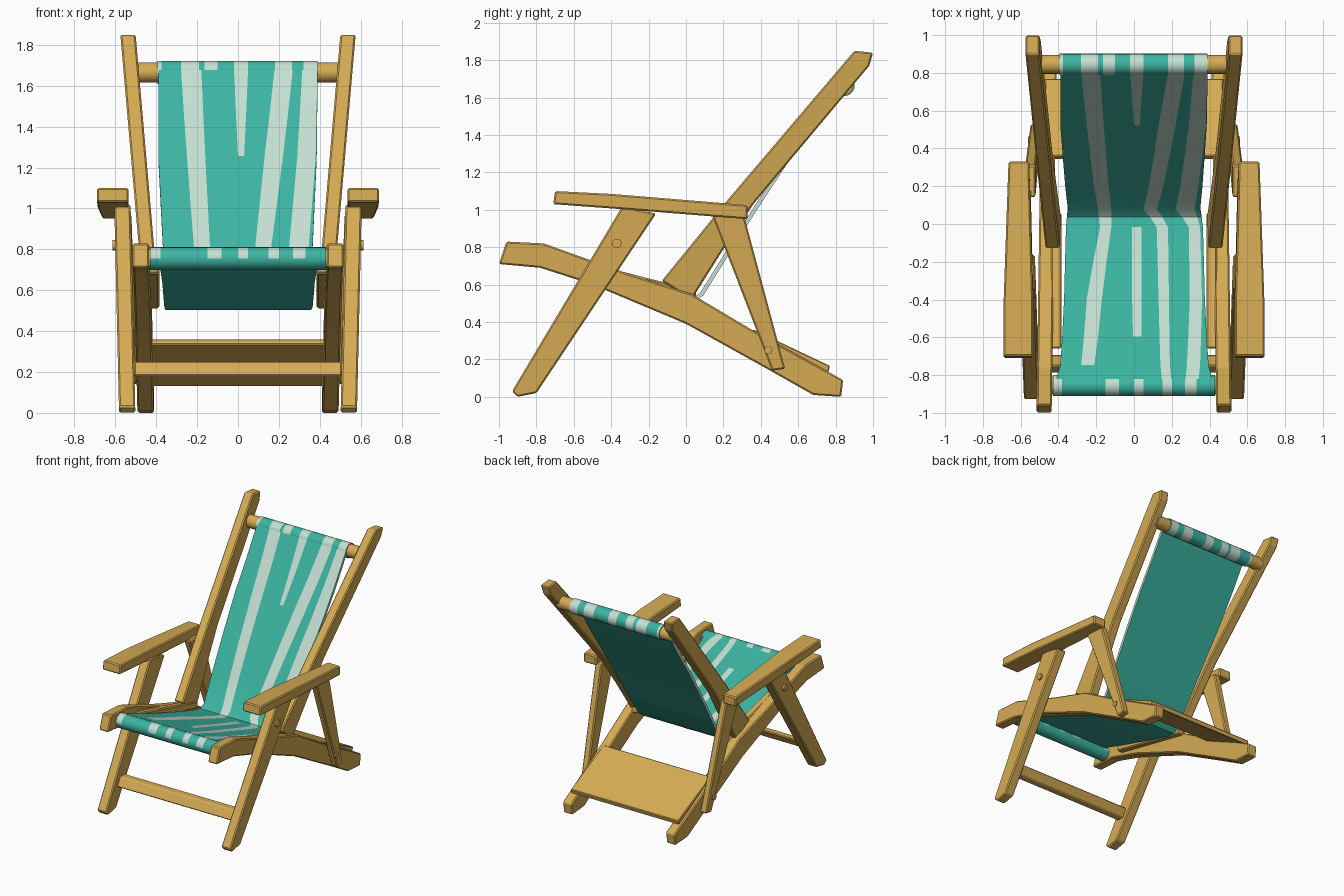
import bpy, bmesh, math
from mathutils import Vector

if "Cube" in bpy.data.objects:
    bpy.data.objects.remove(bpy.data.objects["Cube"])


def material(name, rgb):
    m = bpy.data.materials.new(name)
    m.diffuse_color = (*rgb, 1)
    m.use_nodes = True
    m.node_tree.nodes["Principled BSDF"].inputs["Base Color"].default_value = m.diffuse_color
    return m


WOOD = material("warm wood", (0.67, 0.41, 0.09))
TEAL = material("teal cloth", (0.045, 0.46, 0.36))
PALE = material("pale stripe", (0.56, 0.74, 0.65))


def finish(name, bm, mats, bevel=0, mirror=False, smooth=True):
    bmesh.ops.recalc_face_normals(bm, faces=bm.faces[:])
    me = bpy.data.meshes.new(name)
    bm.to_mesh(me)
    bm.free()
    for m in mats:
        me.materials.append(m)
    ob = bpy.data.objects.new(name, me)
    bpy.context.collection.objects.link(ob)
    if smooth:
        me.shade_smooth()
        me.set_sharp_from_angle(angle=math.radians(40))
    if bevel:
        b = ob.modifiers.new("Bevel", 'BEVEL')
        b.width, b.segments = bevel, 1
    if mirror:
        ob.modifiers.new("Mirror", 'MIRROR')
    return ob


def beam(name, profile, inner, outer, mirror=True, bevel=0.008):
    """Extrude a side (y, z) profile between two x functions of (y, z)."""
    bm = bmesh.new()
    a = [bm.verts.new((inner(y, z), y, z)) for y, z in profile]
    b = [bm.verts.new((outer(y, z), y, z)) for y, z in profile]
    bm.faces.new(a)
    bm.faces.new(b[::-1])
    n = len(a)
    for i in range(n):
        j = (i + 1) % n
        bm.faces.new((a[i], b[i], b[j], a[j]))
    return finish(name, bm, [WOOD], bevel, mirror, smooth=False)


def leaning(name, profile, centre, width):
    return beam(name, profile, lambda y, z: centre(y, z) - width / 2,
                lambda y, z: centre(y, z) + width / 2)


def tube(name, cy, cz, r, xs, mats=(WOOD,), pale=(), z_min=-9, mirror=False, sides=20):
    """Round bar along x, cut at xs; the columns in pale are striped above z_min."""
    bm = bmesh.new()
    rings = [[bm.verts.new((x, cy + r * math.cos(t * math.tau / sides),
                            cz + r * math.sin(t * math.tau / sides)))
              for t in range(sides)] for x in xs]
    for c in range(len(xs) - 1):
        for t in range(sides):
            u = (t + 1) % sides
            f = bm.faces.new((rings[c][t], rings[c + 1][t], rings[c + 1][u], rings[c][u]))
            if c in pale and f.calc_center_median().z > z_min:
                f.material_index = 1
    bm.faces.new(rings[0])
    bm.faces.new(rings[-1])
    return finish(name, bm, mats, mirror=mirror)


# Wooden side frames (mirrored)
leaning("back_post", [(-0.13, 0.62), (0.03, 0.52), (0.2, 0.79), (0.36, 1.03), (0.98, 1.77),
                      (1.0, 1.84), (0.90, 1.85), (0.22, 1.05)],
        lambda y, z: 0.425 + (z - 0.55) * 0.087, 0.075)
leaning("seat_rail", [(-1.0, 0.71), (-0.96, 0.83), (-0.76, 0.82), (-0.3, 0.655), (0.03, 0.55),
                      (0.35, 0.36), (0.84, 0.09), (0.83, 0.0), (0.68, 0.01), (0.45, 0.14),
                      (0.0, 0.39), (-0.5, 0.60), (-0.78, 0.69)],
        lambda y, z: 0.462 - y * 0.014, 0.08)
leaning("front_leg", [(-0.93, 0.03), (-0.90, 0.0), (-0.80, 0.02), (-0.16, 0.98), (-0.34, 1.02)],
        lambda y, z: 0.542 + z * 0.023, 0.08)
leaning("rear_strut", [(0.14, 0.97), (0.31, 0.97), (0.53, 0.15), (0.46, 0.14)],
        lambda y, z: 0.515 + z * 0.035, 0.055)
beam("armrest", [(-0.71, 1.03), (-0.70, 1.10), (-0.4, 1.085), (0.33, 1.025), (0.33, 0.95),
                 (0.2, 0.96), (-0.3, 1.0)],
     lambda y, z: 0.535 + max(0, y) * 0.06,
     lambda y, z: 0.69 - max(0, y + 0.4) * 0.035)
beam("seat_side_ledge", [(-0.66, 0.75), (0.05, 0.57), (0.06, 0.51), (-0.66, 0.68)],
     lambda y, z: 0.385, lambda y, z: 0.44)

# Cross pieces
beam("front_crossbar", [(-0.79, 0.18), (-0.73, 0.18), (-0.69, 0.25), (-0.75, 0.25)],
     lambda y, z: -0.51, lambda y, z: 0.51, mirror=False)
beam("rear_board", [(0.34, 0.335), (0.36, 0.36), (0.77, 0.165), (0.76, 0.13)],
     lambda y, z: -0.47, lambda y, z: 0.47, mirror=False, bevel=0.005)
tube("top_rod", 0.845, 1.665, 0.05, [-0.51, 0.51])
tube("front_rod", -0.855, 0.755, 0.048, [-0.47, 0.47])

# Pivot bolts
tube("leg_bolt", -0.37, 0.82, 0.026, [0.52, 0.615], mirror=True, sides=10)
tube("strut_bolt", 0.44, 0.25, 0.022, [0.47, 0.56], mirror=True, sides=10)

# Cloth sleeves around the rods
tube("top_sleeve", 0.845, 1.665, 0.057,
     [-0.395, -0.375, -0.28, -0.19, -0.165, -0.10, -0.02, 0.05, 0.18, 0.265, 0.32, 0.39],
     (TEAL, PALE), (0, 2, 4, 6, 8, 10))
tube("front_sleeve", -0.855, 0.755, 0.056,
     [-0.43, -0.38, -0.15, -0.08, 0.0, 0.05, 0.15, 0.20, 0.27, 0.33, 0.43],
     (TEAL, PALE), (0, 2, 4, 6, 8), z_min=0.76)

# Cloth sling: path from the top rod down the back, then forward along the seat
path = [(0.81, 1.69), (0.67, 1.46), (0.53, 1.25), (0.36, 0.99), (0.2, 0.735), (0.085, 0.55),
        (0.04, 0.515), (-0.02, 0.525), (-0.2, 0.58), (-0.4, 0.645), (-0.6, 0.71),
        (-0.75, 0.765), (-0.85, 0.797)]
# Stripe edges across the cloth at chosen path points
keys = {0: [-.39, -.28, -.18, -.02, .05, .18, .27, .315, .388, .39],
        2: [-.39, -.25, -.16, .0, .03, .13, .22, .29, .38, .385],
        5: [-.35, -.19, -.12, .0, .03, .05, .12, .22, .32, .35],
        7: [-.36, -.18, -.12, -.01, .04, .12, .18, .29, .35, .365],
        9: [-.37, -.25, -.17, -.01, .04, .13, .185, .295, .36, .375],
        11: [-.39, -.28, -.21, .0, .04, .14, .19, .28, .35, .395],
        12: [-.42, -.29, -.22, .0, .05, .15, .2, .27, .34, .42]}
stops = sorted(keys)


def edges_at(i):
    lo = max(k for k in stops if k <= i)
    hi = min(k for k in stops if k >= i)
    t = 0 if hi == lo else (i - lo) / (hi - lo)
    return [a + (b - a) * t for a, b in zip(keys[lo], keys[hi])]


def is_pale(row, col):
    if col == 3:
        return row < 2 or 7 <= row < 10
    if col == 1:
        return row < 11
    return col in (5, 7)


bm = bmesh.new()
top, under = [], []
for i, (y, z) in enumerate(path):
    p, q = path[max(i - 1, 0)], path[min(i + 1, len(path) - 1)]
    d = Vector((q[0] - p[0], q[1] - p[1])).normalized()
    n = Vector((d.y, -d.x)) * 0.011
    xs = edges_at(i)
    top.append([bm.verts.new((x, y + n.x, z + n.y)) for x in xs])
    under.append([bm.verts.new((x, y - n.x, z - n.y)) for x in xs])
last = len(top[0]) - 1
for i in range(len(path) - 1):
    for c in range(last):
        f = bm.faces.new((top[i][c], top[i][c + 1], top[i + 1][c + 1], top[i + 1][c]))
        f.material_index = int(is_pale(i, c))
        bm.faces.new((under[i][c], under[i + 1][c], under[i + 1][c + 1], under[i][c + 1]))
    for c in (0, last):  # pale hems along the back
        f = bm.faces.new((top[i][c], top[i + 1][c], under[i + 1][c], under[i][c]))
        f.material_index = int(i < 6)
for r in (0, -1):
    for c in range(last):
        bm.faces.new((top[r][c], top[r][c + 1], under[r][c + 1], under[r][c]))
finish("cloth_sling", bm, [TEAL, PALE])
